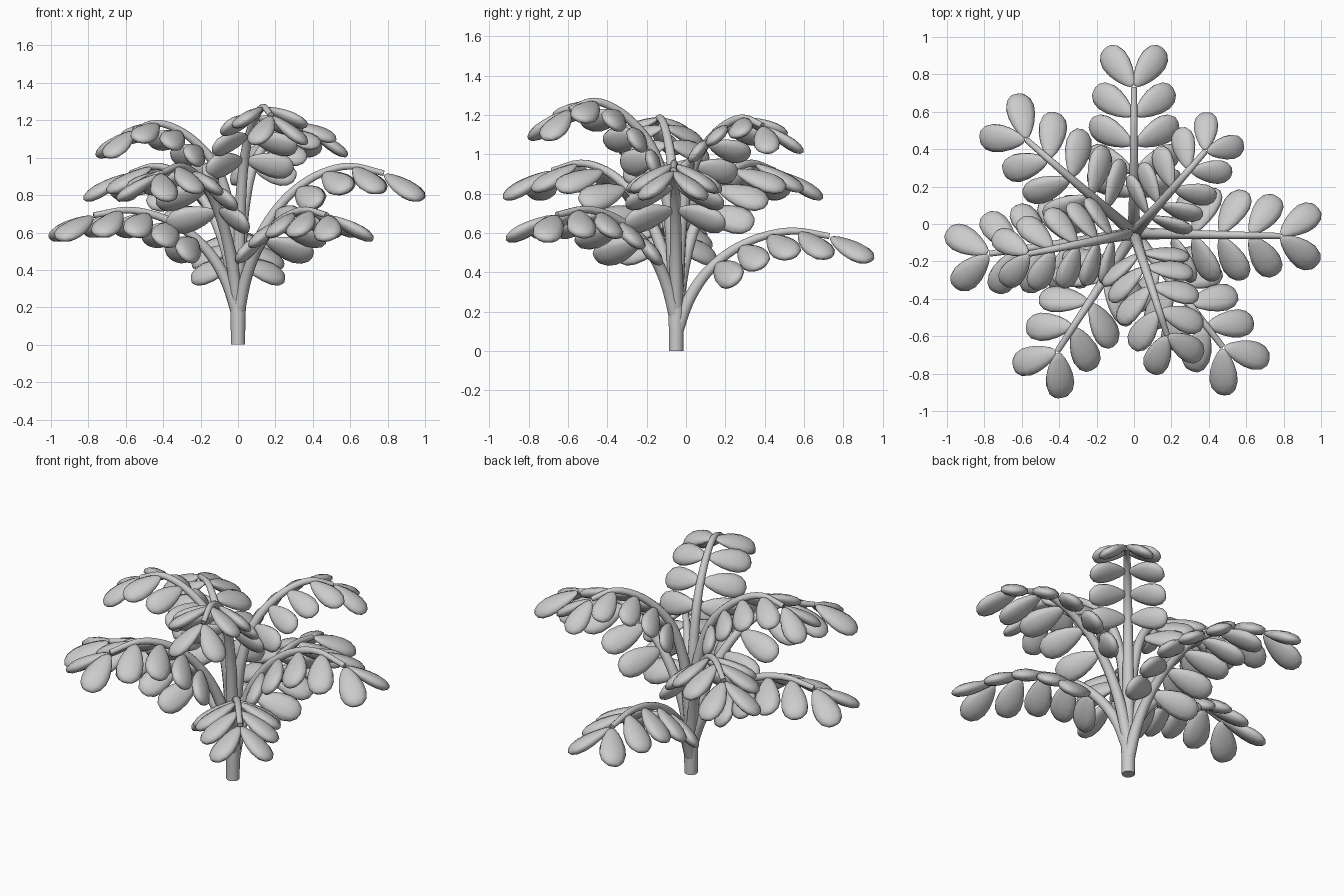
import bpy, bmesh
from math import radians, sin, cos
from mathutils import Vector, Matrix

if "Cube" in bpy.data.objects:
    bpy.data.objects.remove(bpy.data.objects["Cube"])

CY = -0.05  # trunk position on y
UP = Vector((0, 0, 1))

# shared stem arches: fraction of reach, fraction of rise
WIDE = [(0, 0), (0.07, 0.29), (0.16, 0.52), (0.27, 0.70), (0.40, 0.84),
        (0.57, 0.95), (0.77, 1.0), (1.0, 0.95)]
TALL = [(0, 0), (0.05, 0.40), (0.10, 0.57), (0.18, 0.72), (0.31, 0.84),
        (0.53, 0.95), (0.77, 1.0), (1.0, 0.96)]
# frond: azimuth, start height, peak height, stem reach, leaf length, where leaves begin, arch
FRONDS = [
    (90, 0.09, 0.61, 0.78, 0.28, 0.40, WIDE), (188, 0.16, 0.72, 0.78, 0.28, 0.44, WIDE),
    (-52, 0.16, 0.72, 0.77, 0.28, 0.44, WIDE), (-1, 0.2, 0.955, 0.78, 0.28, 0.46, WIDE),
    (139, 0.2, 0.955, 0.76, 0.28, 0.46, WIDE), (237, 0.2, 0.955, 0.75, 0.28, 0.46, WIDE),
    (49, 0.22, 1.185, 0.58, 0.24, 0.57, TALL), (191, 0.22, 1.185, 0.57, 0.25, 0.57, TALL),
    (-72, 0.22, 1.27, 0.57, 0.26, 0.57, TALL),
]
PAIRS = 5


def catmull(points, steps=4):
    p = [points[0] * 2 - points[1]] + points + [points[-1] * 2 - points[-2]]
    out = []
    for i in range(1, len(p) - 2):
        a, b, c, d = p[i - 1:i + 3]
        for k in range(steps):
            t = k / steps
            out.append(0.5 * (2 * b + (c - a) * t + (2 * a - 5 * b + 4 * c - d) * t ** 2
                              + (3 * b - a - 3 * c + d) * t ** 3))
    return out + [points[-1]]


def at_length(path, f):
    lens = [(q - p).length for p, q in zip(path, path[1:])]
    left = f * sum(lens)
    for i, n in enumerate(lens):
        if left <= n or i == len(lens) - 1:
            p, q = path[i], path[i + 1]
            return p.lerp(q, min(left / n, 1)), (q - p).normalized()
        left -= n


def leaf_mesh():
    # rounded leaflet, one unit long, broader toward its tip
    bm = bmesh.new()
    bmesh.ops.create_uvsphere(bm, u_segments=10, v_segments=8, radius=1)
    for v in bm.verts:
        x = (v.co.z + 1) / 2
        w = 0.6 + 0.65 * x
        v.co = Vector((x, v.co.x * w * 0.29, v.co.y * w * 0.135))
    bmesh.ops.recalc_face_normals(bm, faces=bm.faces)
    me = bpy.data.meshes.new("leaf")
    bm.to_mesh(me)
    bm.free()
    me.polygons.foreach_set("use_smooth", [True] * len(me.polygons))
    return me


def tube(name, pts, radii):
    cu = bpy.data.curves.new(name, 'CURVE')
    cu.dimensions = '3D'
    cu.bevel_depth = 1
    cu.bevel_resolution = 3
    cu.use_fill_caps = True
    sp = cu.splines.new('POLY')
    sp.points.add(len(pts) - 1)
    for bp, p, r in zip(sp.points, pts, radii):
        bp.co = (*p, 1)
        bp.radius = r
    sp.use_smooth = True
    ob = bpy.data.objects.new(name, cu)
    bpy.context.collection.objects.link(ob)


# trunk
tube("trunk", [Vector((0, CY, z)) for z in (0, 0.1, 0.2, 0.3)], [0.038, 0.039, 0.042, 0.03])

leaf = leaf_mesh()
for n, (az, z0, zp, reach, size, start, arch) in enumerate(FRONDS, 1):
    out = Vector((cos(radians(az)), sin(radians(az)), 0))
    side = UP.cross(out)
    path = catmull([Vector((0, CY, z0)) + out * u * reach + UP * v * (zp - z0) for u, v in arch])

    # tapering arched stem
    last = len(path) - 1
    tube(f"stem_{n}", path, [0.035 - 0.019 * i / last for i in range(last + 1)])

    # mirrored pairs of leaflets hanging like a roof, fanning forward at the tip
    for k in range(PAIRS):
        t = k / (PAIRS - 1)
        pos, tan = at_length(path, start + (1 - start) * t)
        ang = radians(75 - 38 * t ** 2.5)
        roof = radians(18 + 7 * t)
        up = tan.cross(side)
        for s, label in ((1, "left"), (-1, "right")):
            slope = side * s * cos(roof) - up * sin(roof)
            d = (tan * cos(ang) + slope * sin(ang) - UP * (0.3 - 0.24 * t)).normalized()
            nor = up * cos(roof) + side * s * sin(roof)
            wid = nor.cross(d).normalized()
            nor = d.cross(wid)
            m = Matrix((d, wid, nor)).transposed().to_4x4()
            m.translation = pos + d * 0.01
            ob = bpy.data.objects.new(f"leaf_{n}_{label}_{k + 1}", leaf)
            bpy.context.collection.objects.link(ob)
            ob.matrix_world = m @ Matrix.Scale(size, 4)
